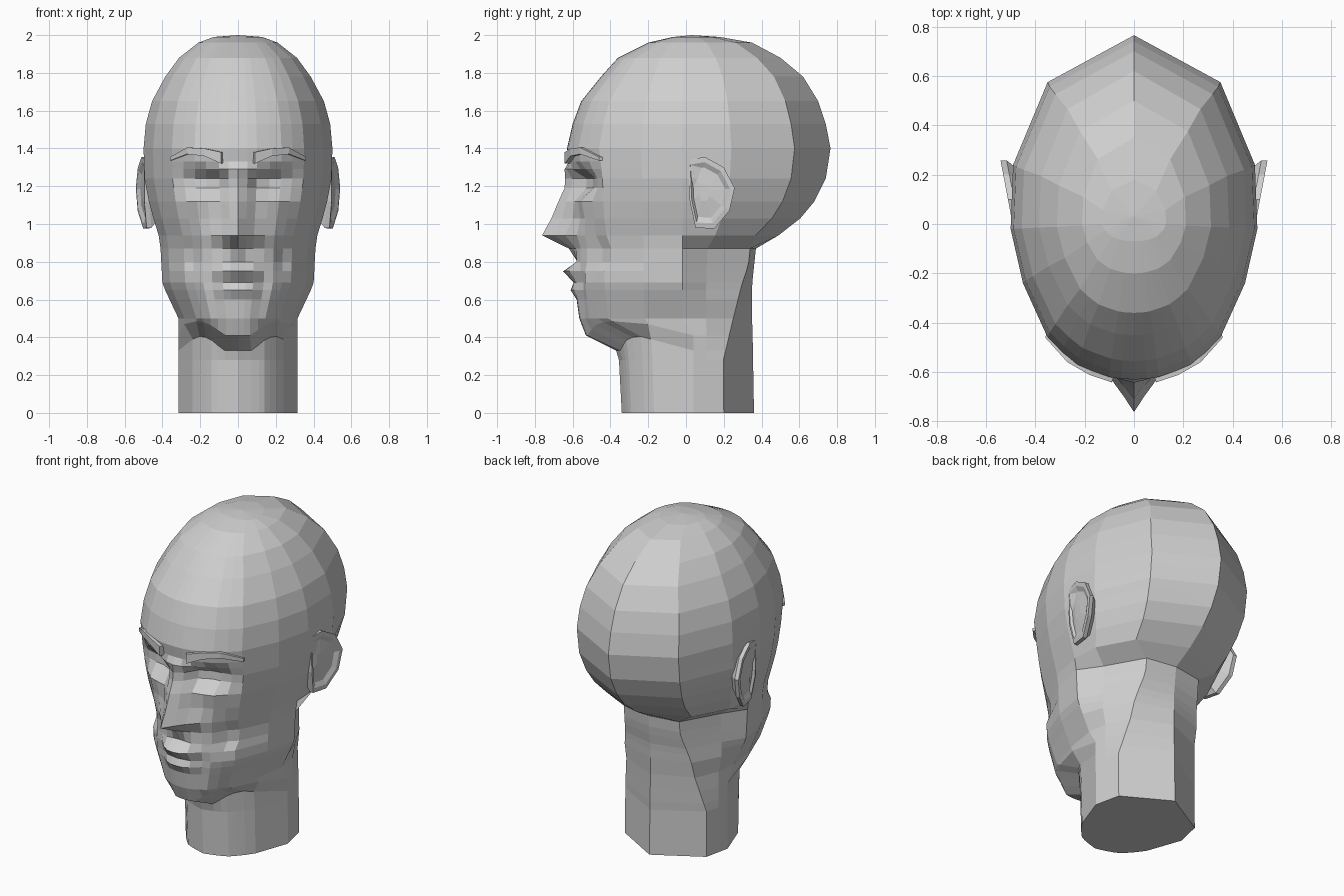
import bpy, bmesh

if "Cube" in bpy.data.objects:
    bpy.data.objects.remove(bpy.data.objects["Cube"])

skin = bpy.data.materials.new("light_grey")
skin.diffuse_color = (0.62, 0.62, 0.62, 1)
skin.use_nodes = True
skin.node_tree.nodes["Principled BSDF"].inputs["Base Color"].default_value = skin.diffuse_color


def build(name, verts, faces, fix_normals=True):
    """Make the +x half as a flat-shaded mesh and mirror it across x = 0."""
    me = bpy.data.meshes.new(name)
    me.from_pydata(verts, [], faces)
    if fix_normals:
        bm = bmesh.new()
        bm.from_mesh(me)
        bmesh.ops.recalc_face_normals(bm, faces=bm.faces)
        bm.to_mesh(me)
        bm.free()
    me.materials.append(skin)
    ob = bpy.data.objects.new(name, me)
    bpy.context.collection.objects.link(ob)
    mod = ob.modifiers.new("mirror", "MIRROR")
    mod.merge_threshold = 0.0005
    return ob


def lerp(a, b, t):
    return a + (b - a) * t


# Half cross-sections, running from the back round +x to the front
SKULL = [(0, .765), (.35, .575), (.49, .24), (.5, -.02), (.45, -.24), (.35, -.46),
         (.29, -.52), (.23, -.57), (.17, -.595), (.10, -.62), (.05, -.628), (0, -.63)]
NECK = [(0, .36), (.28, .2), (.30, .11), (.315, .04), (.24, -.17), (.205, -.22),
        (.17, -.26), (.14, -.29), (.11, -.305), (.07, -.32), (.035, -.33), (0, -.34)]

# Side and front silhouettes: height, half width, front y, back y
STATIONS = [(1.99, .13, -.07, .18), (1.96, .21, -.20, .35), (1.88, .312, -.36, .50),
            (1.78, .385, -.45, .62), (1.65, .455, -.555, .70), (1.53, .488, -.60, .74),
            (1.40, .50, -.63, .765), (1.24, .495, -.605, .74), (1.12, .472, -.60, .68),
            (1.00, .44, -.59, .58), (.94, .42, -.59, .49), (.87, .41, -.59, .37),
            (.68, .40, -.59, .35), (.50, .315, -.565, .35), (.41, .315, -.53, .352),
            (.33, .315, -.37, .355), (.28, .315, -.355, .355), (0, .315, -.34, .36)]

# Forward push of the face, from the centre line outwards
FACE = {1.33: [0],
        1.29: [.03, .02, 0, -.02, -.025, -.01],
        1.24: [.035, 0, -.07, -.08, -.065, -.03],
        1.19: [.04, .005, -.065, -.075, -.06, -.03],
        1.12: [.075, .035, 0, .005, .01],
        1.03: [.12, .065, .015, 0],
        .94: [.172, .11, .06, .02, 0, -.01, -.01],
        .87: [.03, .01, 0, 0, -.01, -.045, -.035],
        .80: [-.015, -.01, 0, 0, -.01, -.045, -.035],
        .75: [.06, .055, .035, 0, 0, -.01],
        .69: [.005, 0, 0, -.015],
        .65: [.025, .025, .015, -.01],
        .60: [0, 0, 0, -.01]}

# Rise of the jaw edge away from the chin
JAW_RISE = [0, 0, 0, .03, .055, .07, .075, .06]


def station(z):
    for a, b in zip(STATIONS, STATIONS[1:]):
        if a[0] >= z >= b[0]:
            t = (a[0] - z) / (a[0] - b[0])
            return [lerp(p, q, t) for p, q in zip(a, b)]


# Head and neck: one loft with the face pushed out of it
levels = sorted({s[0] for s in STATIONS if s[0] > 1.35 or s[0] < .6} | set(FACE),
                reverse=True)
n = len(SKULL)
verts, faces = [], []
for z in levels:
    _, w, yf, yb = station(z)
    push = FACE.get(z, [])
    back_blend = min(1, max(0, (.94 - z) / .07))
    for i in range(n):
        (sx, sy), (nx, ny) = SKULL[i], NECK[i]
        if i == 1:                       # nape narrows towards the skull
            up = min(1, max(0, (z - .28) / .5))
            nx, ny = nx - .1 * up, ny + .13 * up
        s = (sx * w / .5, sy * (yb / .765 if sy > 0 else yf / -.63))
        k = (nx * min(w, .335) / .315, ny * (yb / .36 if ny > 0 else yf / -.34))
        t = back_blend if i < 3 else float(z < (.45 if i == 3 else .35))
        j = n - 1 - i
        fwd = push[j] if j < len(push) else 0
        rise = JAW_RISE[j] if j < len(JAW_RISE) and .3 < z < .45 else 0
        verts.append((lerp(s[0], k[0], t), lerp(s[1], k[1], t) - fwd, z + rise))
for r in range(len(levels) - 1):
    for c in range(n - 1):
        a = r * n + c
        faces.append((a, a + 1, a + n + 1, a + n))
pole = len(verts)
verts.append((0, .03, 2.0))
faces += [(pole, c + 1, c) for c in range(n - 1)]
faces.append(tuple(range(pole - n, pole)))
build("head", verts, faces, False)


def loft(name, rings):
    """Closed loft through equal rings with capped ends."""
    m = len(rings[0])
    v = [p for ring in rings for p in ring]
    f = [(r * m + i, r * m + (i + 1) % m, (r + 1) * m + (i + 1) % m, (r + 1) * m + i)
         for r in range(len(rings) - 1) for i in range(m)]
    f += [tuple(range(m)), tuple(range(len(v) - m, len(v)))]
    return build(name, v, f)


# Ears: flared shell with a raised rim and shallow bowl
OUTLINE = [(.01, 1.34), (.10, 1.355), (.20, 1.30), (.258, 1.19),
           (.23, 1.07), (.15, .975), (.05, .98), (.02, 1.12)]


def ear_ring(scale, dx):
    ring = []
    for y, z in OUTLINE:
        y2, z2 = lerp(.09, y, scale), lerp(1.17, z, scale)
        ring.append((.492 + .19 * y2 + dx - .15 * max(0, 1.1 - z2), y2, z2))
    return ring


loft("ears", [ear_ring(.75, -.07), ear_ring(1, -.025), ear_ring(1, 0),
              ear_ring(.85, 0), ear_ring(.7, -.015), ear_ring(.25, -.01)])

# Eyebrows: thin arched strips
BROW = [(.09, -.642, 1.32, 1.38), (.18, -.612, 1.36, 1.40),
        (.27, -.56, 1.37, 1.405), (.36, -.46, 1.335, 1.355)]
loft("eyebrows", [[(x, y, lo), (x, y, hi), (x - .02, y + .06, hi), (x - .02, y + .06, lo)]
                  for x, y, lo, hi in BROW])
